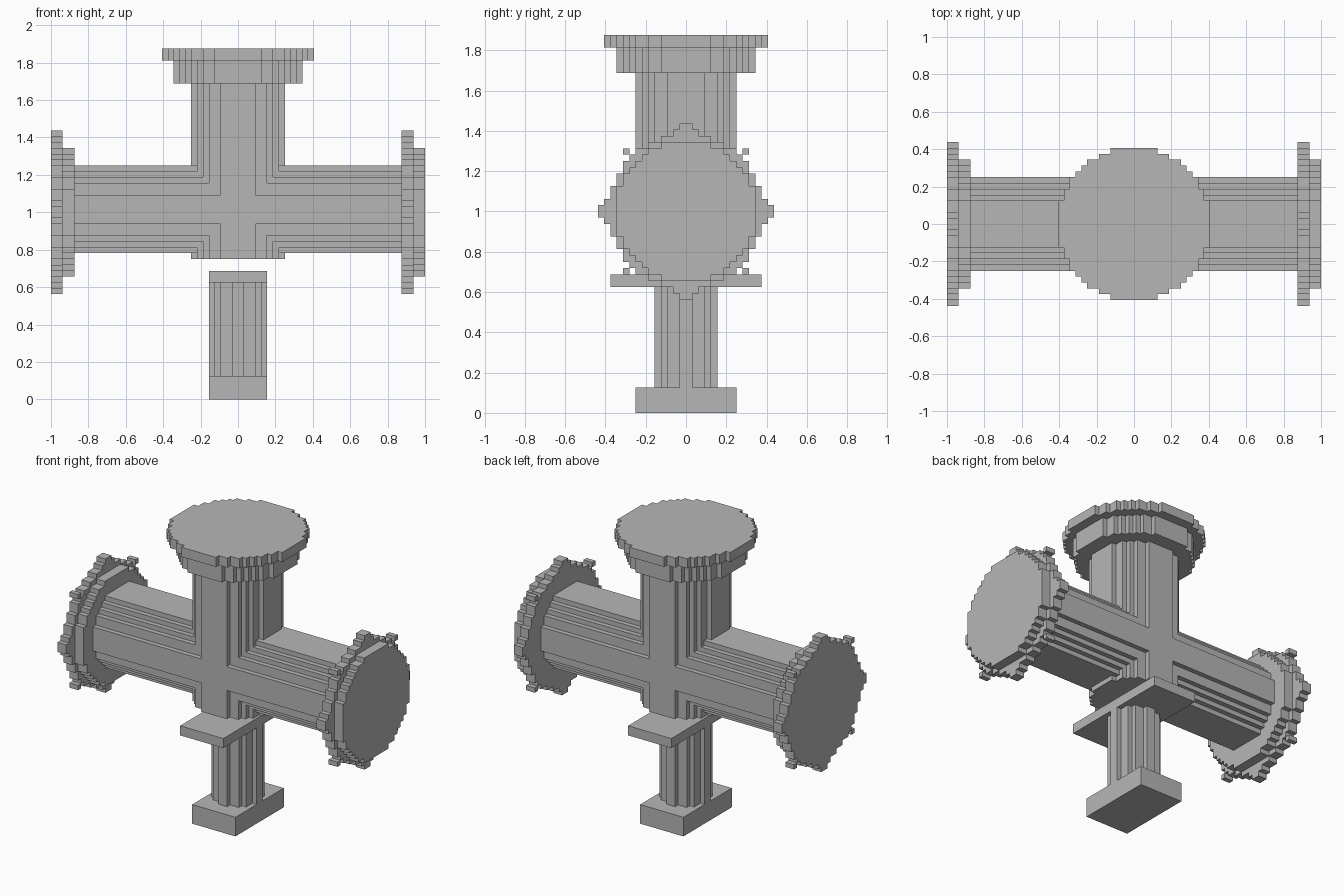
import bpy, bmesh

if "Cube" in bpy.data.objects:
    bpy.data.objects.remove(bpy.data.objects["Cube"])

U = 1 / 32          # size of one building block
AXIS = 32           # height of the main pipe axis, in blocks

grey = bpy.data.materials.new("plain_grey")
grey.diffuse_color = (0.47, 0.47, 0.47, 1)
grey.use_nodes = True
grey.node_tree.nodes["Principled BSDF"].inputs["Base Color"].default_value = grey.diffuse_color


def box(x, y, z):
    """Blocks filling the given index ranges."""
    return {(i, j, k) for i in range(*x) for j in range(*y) for k in range(*z)}


def round_z(r2, z):
    """Stepped upright cylinder, squared radius in blocks."""
    return {c for c in box((-16, 16), (-16, 16), z)
            if (c[0] + .5) ** 2 + (c[1] + .5) ** 2 <= r2}


def round_x(r2, x, centre=AXIS):
    """Stepped cylinder lying along x."""
    return {c for c in box(x, (-16, 16), (AXIS - 16, AXIS + 16))
            if (c[1] + .5) ** 2 + (c[2] + .5 - centre) ** 2 <= r2}


def bolts(x):
    """Eight bolt heads around a pipe flange."""
    s = set()
    for a in (-14, 13):                       # outer tips
        s |= box(x, (-1, 1), (AXIS + a, AXIS + a + 1))
        s |= box(x, (a, a + 1), (AXIS - 1, AXIS + 1))
    for a in (-13, 12):                       # wider feet of the tips
        s |= box(x, (-2, 2), (AXIS + a, AXIS + a + 1))
        s |= box(x, (a, a + 1), (AXIS - 2, AXIS + 2))
    for a in (-10, 9):                        # diagonal heads
        for b in (-10, 9):
            s |= box(x, (a, a + 1), (AXIS + b, AXIS + b + 1))
    return s


parts = {
    # crossing pipes
    "pipe_body": round_x(64, (-28, 28), AXIS + .5) | round_z(64, (24, 54)),
    # top flange
    "top_collar": round_z(126, (54, 58)),
    "top_cap": round_z(172, (58, 60)),
    # support stand
    "saddle_plate": box((-5, 5), (-12, 12), (20, 22)),
    "support_post": round_z(21.5, (4, 20)),
    "base_block": box((-5, 5), (-8, 8), (0, 4)),
}
# end flanges: bolted ring followed by a smaller disc
for side, x in (("left", -32), ("right", 28)):
    parts[side + "_bolted_flange"] = round_x(150, (x, x + 2)) | bolts((x, x + 2))
    parts[side + "_flange_disc"] = round_x(126, (x + 2, x + 4))

solid = set().union(*parts.values())


def build(name, cells):
    """Skin the blocks, keeping only exposed faces, then merge flat areas."""
    bm = bmesh.new()
    verts = {}

    def vert(p):
        if p not in verts:
            verts[p] = bm.verts.new([v * U for v in p])
        return verts[p]

    for c in sorted(cells):
        for axis in range(3):
            u, v = (axis + 1) % 3, (axis + 2) % 3
            for step in (-1, 1):
                n = list(c)
                n[axis] += step
                if tuple(n) in solid:
                    continue
                ring = []
                for du, dv in ((0, 0), (1, 0), (1, 1), (0, 1)):
                    p = list(c)
                    p[axis] += step > 0
                    p[u] += du
                    p[v] += dv
                    ring.append(vert(tuple(p)))
                bm.faces.new(ring if step > 0 else ring[::-1])
    bmesh.ops.dissolve_limit(bm, angle_limit=0.01, verts=bm.verts[:],
                             edges=bm.edges[:], use_dissolve_boundaries=False)
    mesh = bpy.data.meshes.new(name)
    bm.to_mesh(mesh)
    bm.free()
    mesh.materials.append(grey)
    bpy.context.collection.objects.link(bpy.data.objects.new(name, mesh))


for name, cells in parts.items():
    build(name, cells)
